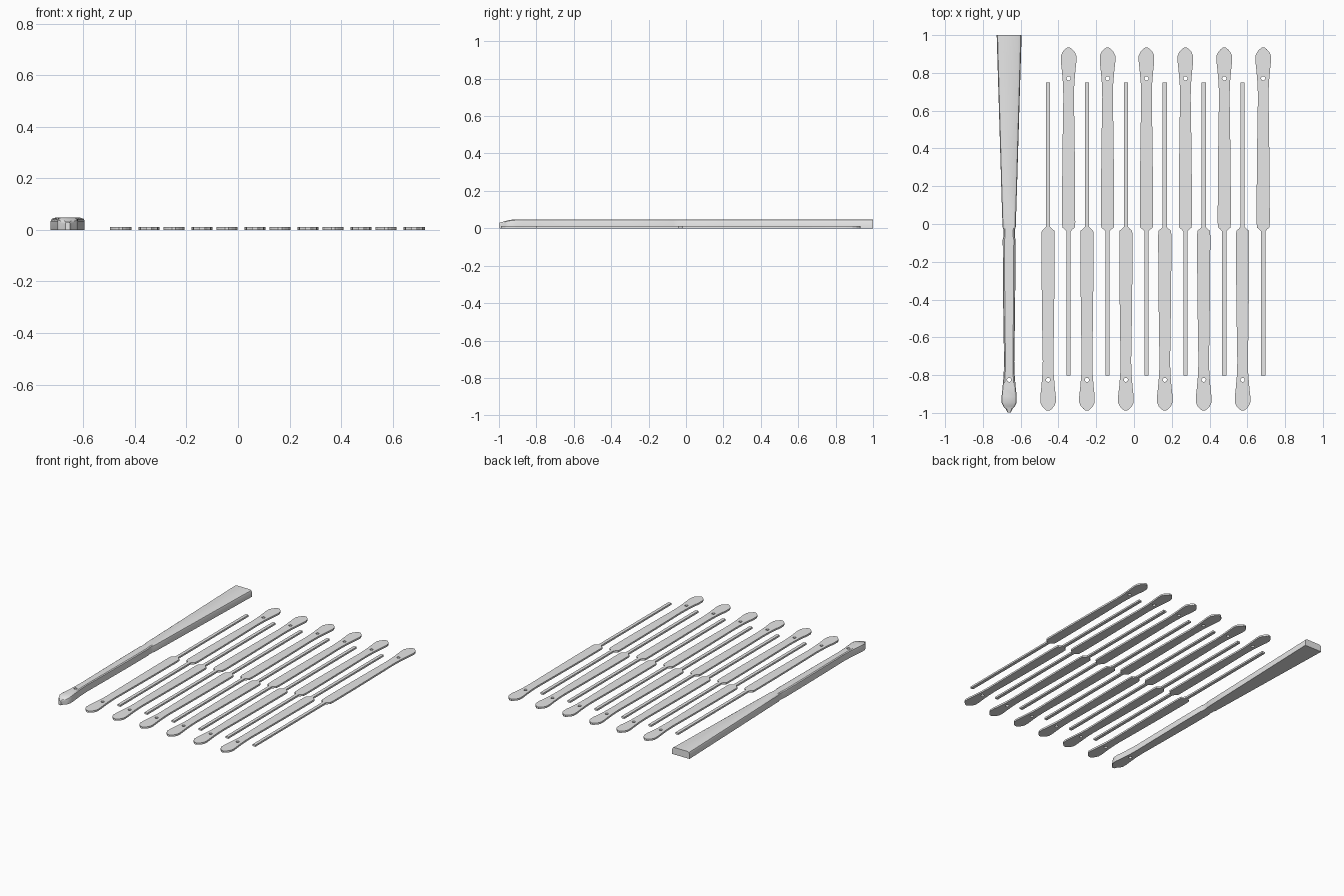
import bpy
import bmesh
import math
from mathutils import Vector

old = bpy.data.objects.get("Cube")
if old:
    bpy.data.objects.remove(old, do_unlink=True)

grey = bpy.data.materials.new("plain grey")
grey.use_nodes = True
grey.diffuse_color = (0.8, 0.8, 0.8, 1)
grey.node_tree.nodes["Principled BSDF"].inputs["Base Color"].default_value = (0.8, 0.8, 0.8, 1)

RIB_THICKNESS = 0.012
HOLE_RADIUS = 0.011
HOLE_Y = 0.798
MIDDLE_Y = -0.027

# Half outline shared by every handle: distance from the shoulder, half width
HANDLE = [(0.008, 0.033), (0.035, 0.035), (0.27, 0.034), (0.52, 0.031),
          (0.70, 0.028), (0.77, 0.030), (0.84, 0.036), (0.885, 0.041),
          (0.918, 0.041), (0.938, 0.032), (0.953, 0.018), (0.961, 0.007)]


def add_object(name, bm):
    bmesh.ops.recalc_face_normals(bm, faces=bm.faces)
    mesh = bpy.data.meshes.new(name)
    bm.to_mesh(mesh)
    bm.free()
    mesh.materials.append(grey)
    obj = bpy.data.objects.new(name, mesh)
    bpy.context.collection.objects.link(obj)
    return obj


def drill(obj, y):
    """Cut the pivot hole with a hidden cylinder."""
    bm = bmesh.new()
    bmesh.ops.create_cone(bm, cap_ends=True, segments=16, radius1=HOLE_RADIUS,
                          radius2=HOLE_RADIUS, depth=0.3)
    bmesh.ops.translate(bm, verts=bm.verts, vec=(0, y, 0))
    cutter = add_object(obj.name + "_hole_cutter", bm)
    cutter.parent = obj
    cutter.hide_render = True
    mod = obj.modifiers.new("pivot_hole", 'BOOLEAN')
    mod.operation = 'DIFFERENCE'
    mod.solver = 'EXACT'
    mod.object = cutter
    bpy.context.view_layer.update()
    # Bake the cut, then drop the cutter
    result = bpy.data.meshes.new_from_object(
        obj.evaluated_get(bpy.context.evaluated_depsgraph_get()))
    obj.modifiers.clear()
    obj.data = result
    bpy.data.objects.remove(cutter, do_unlink=True)


def make_rib():
    """Flat rib: a thin stick growing out of a rounded handle."""
    half = [(-0.776, 0.011), (-0.012, 0.011), (0.0, 0.022)] + HANDLE
    outline = [(w, y) for y, w in half] + [(-w, y) for y, w in reversed(half)]
    bm = bmesh.new()
    face = bm.faces.new([bm.verts.new((x, y, 0)) for x, y in outline])
    up = bmesh.ops.extrude_face_region(bm, geom=[face])["geom"]
    bmesh.ops.translate(bm, vec=(0, 0, RIB_THICKNESS),
                        verts=[v for v in up if isinstance(v, bmesh.types.BMVert)])
    rib = add_object("rib_up_1", bm)
    drill(rib, HOLE_Y)
    return rib


def make_guard():
    """Thick outer guard: domed section lofted along its length."""
    stations = [(-1.027, 0.066), (-0.6, 0.053), (-0.2, 0.041), (-0.01, 0.035),
                (0.002, 0.030), (0.04, 0.030), (0.055, 0.034)]
    stations += [(y, w - 0.001) for y, w in HANDLE[2:-1]] + [(0.971, 0.009)]
    bm = bmesh.new()
    rings = []
    for y, w in stations:
        # The nose slopes down towards its tip
        h = 0.048 - 0.018 * min(1, max(0, (y - 0.905) / 0.066))
        side = [(w, 0), (w, h * 0.72), (w * 0.93, h * 0.9), (w * 0.72, h)]
        section = side + [(-x, z) for x, z in reversed(side)]
        rings.append([bm.verts.new((x, y, z)) for x, z in section])
    for a, b in zip(rings, rings[1:]):
        for i in range(len(a)):
            j = (i + 1) % len(a)
            bm.faces.new((a[i], a[j], b[j], b[i]))
    bm.faces.new(rings[0])
    bm.faces.new(rings[-1])
    guard = add_object("outer_guard", bm)
    drill(guard, HOLE_Y)
    guard.location = Vector((-0.661, MIDDLE_Y, 0))
    guard.rotation_euler.z = math.pi
    bpy.context.view_layer.objects.active = guard
    guard.select_set(True)
    bpy.ops.object.shade_smooth_by_angle(angle=math.radians(30))
    guard.select_set(False)


make_guard()

# Ribs laid out in alternating directions
first = make_rib()
for i in range(6):
    for name, start, turn in (("up", -0.346, 0), ("down", -0.455, math.pi)):
        if name == "up" and i == 0:
            rib = first
        else:
            rib = bpy.data.objects.new(f"rib_{name}_{i + 1}", first.data)
            bpy.context.collection.objects.link(rib)
        rib.location = Vector((start + 0.206 * i, MIDDLE_Y, 0))
        rib.rotation_euler.z = turn
